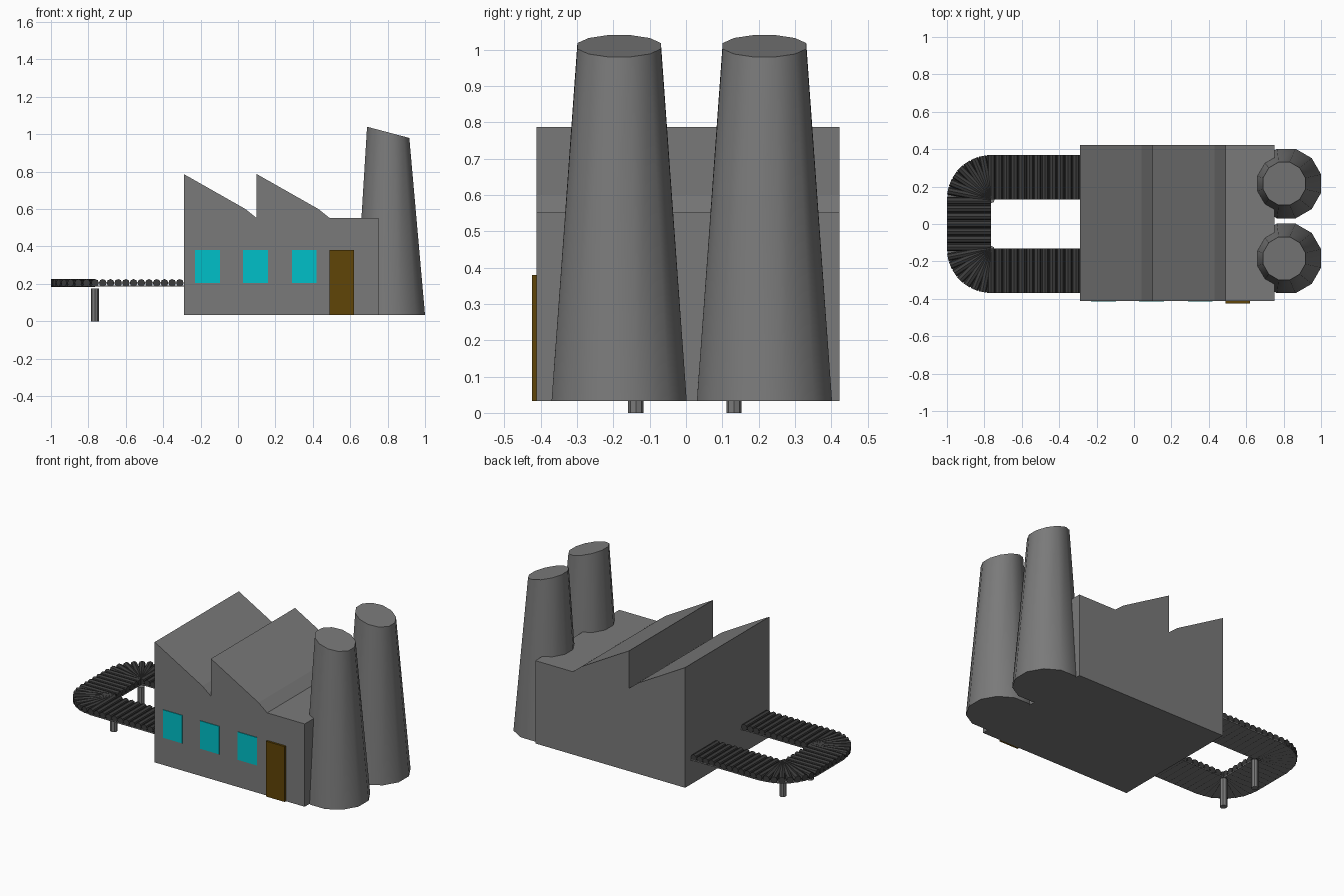
import bpy, bmesh
from math import cos, sin, pi, radians
from mathutils import Matrix, Vector

if "Cube" in bpy.data.objects:
    bpy.data.objects.remove(bpy.data.objects["Cube"])

GREY, DARK = (0.195, 0.195, 0.195), (0.045, 0.045, 0.045)
CYAN, BROWN = (0.0, 0.53, 0.58), (0.115, 0.058, 0.002)

def add_object(name, bm, color=GREY, smooth=False):
    bmesh.ops.recalc_face_normals(bm, faces=bm.faces[:])
    me = bpy.data.meshes.new(name)
    bm.to_mesh(me)
    bm.free()
    ob = bpy.data.objects.new(name, me)
    bpy.context.collection.objects.link(ob)
    mat = bpy.data.materials.new(name + "_colour")
    mat.diffuse_color = (*color, 1)
    mat.use_nodes = True
    mat.node_tree.nodes["Principled BSDF"].inputs["Base Color"].default_value = mat.diffuse_color
    me.materials.append(mat)
    if smooth:
        bpy.ops.object.select_all(action='DESELECT')
        ob.select_set(True)
        bpy.context.view_layer.objects.active = ob
        bpy.ops.object.shade_smooth_by_angle(angle=radians(35))
    return ob

def prism(points, offset):
    """Extrude a closed 3D outline along an offset vector."""
    bm = bmesh.new()
    face = bm.faces.new([bm.verts.new(p) for p in points])
    new = bmesh.ops.extrude_face_region(bm, geom=[face])["geom"]
    bmesh.ops.translate(bm, vec=offset,
                        verts=[v for v in new if isinstance(v, bmesh.types.BMVert)])
    return bm

def box(name, x0, x1, y0, y1, z0, z1, color):
    pts = [(x0, y0, z0), (x1, y0, z0), (x1, y0, z1), (x0, y0, z1)]
    return add_object(name, prism(pts, (0, y1 - y0, 0)), color)

def add_cylinder(bm, a, b, radius, sides):
    a, b = Vector(a), Vector(b)
    rot = (b - a).to_track_quat('Z', 'Y').to_matrix().to_4x4()
    bmesh.ops.create_cone(bm, cap_ends=True, segments=sides, radius1=radius,
                          radius2=radius, depth=(b - a).length,
                          matrix=Matrix.Translation((a + b) / 2) @ rot)

FRONT, BACK, FLOOR = -0.411, 0.422, 0.033

# Building with saw-tooth roof
profile = [(-0.29, FLOOR), (0.75, FLOOR), (0.75, 0.552), (0.49, 0.552), (0.43, 0.60),
           (0.10, 0.787), (0.10, 0.552), (0.04, 0.60), (-0.29, 0.787)]
add_object("building", prism([(x, FRONT, z) for x, z in profile], (0, BACK - FRONT, 0)))

# Thin raised windows
for i, x in enumerate((-0.23, 0.027, 0.288)):
    box(f"window_{i}", x, x + 0.133, FRONT - 0.004, FRONT + 0.004, 0.205, 0.38, CYAN)

# Door
box("door", 0.49, 0.62, -0.424, FRONT + 0.001, FLOOR, 0.38, BROWN)

# Tapered towers with slanted tops
for name, y in (("front_tower", -0.184), ("back_tower", 0.216)):
    bm = bmesh.new()
    n = 12
    bottom, top = [], []
    for k in range(n):
        a = 2 * pi * (k + 0.5) / n
        c, s = cos(a) / cos(pi / n), sin(a) / cos(pi / n)
        bottom.append(bm.verts.new((0.814 + 0.186 * c, y + 0.186 * s, FLOOR)))
        top.append(bm.verts.new((0.803 + 0.113 * c, y + 0.115 * s, 1.01 - 0.03 * c)))
    for k in range(n):
        j = (k + 1) % n
        bm.faces.new((bottom[k], bottom[j], top[j], top[k]))
    bm.faces.new(bottom[::-1])
    bm.faces.new(top)
    add_object(name, bm, smooth=True)

# U-shaped conveyor: list of (inner, outer) roller ends
CX, CY, WIDTH, PITCH, RZ, RR = -0.764, 0.132, 0.236, 0.0412, 0.205, 0.0205
ends = []
for side in (-1, 1):
    for i in range(12):
        x = -0.311 - i * PITCH
        ends.append(((x, side * CY), (x, side * (CY + WIDTH))))
    for k in range(1, 8):
        a = pi / 2 * k / 8
        ends.append(((CX, side * CY),
                     (CX - WIDTH * sin(a), side * (CY + WIDTH * cos(a)))))
for i in range(7):
    y = (i - 3) * PITCH
    ends.append(((CX, y), (CX - WIDTH, y)))
bm = bmesh.new()
for p, q in ends:
    add_cylinder(bm, (*p, RZ), (*q, RZ), RR, 8)
add_object("conveyor_rollers", bm, DARK)

# Plate under the rollers
arc = [(CX - WIDTH * sin(pi / 8 * k), CY + WIDTH * cos(pi / 8 * k)) for k in range(5)]
half = [(-0.29, CY), (-0.29, CY + WIDTH)] + arc
outline = half[1:] + [(x, -y) for x, y in reversed(half)] + [(CX, -CY), (CX, CY), half[0]]
add_object("conveyor_plate", prism([(x, y, 0.185) for x, y in outline], (0, 0, 0.006)))

# Conveyor legs
for name, y in (("front_leg", -0.138), ("back_leg", 0.132)):
    bm = bmesh.new()
    add_cylinder(bm, (-0.765, y, 0), (-0.765, y, 0.176), 0.021, 8)
    add_object(name, bm)
